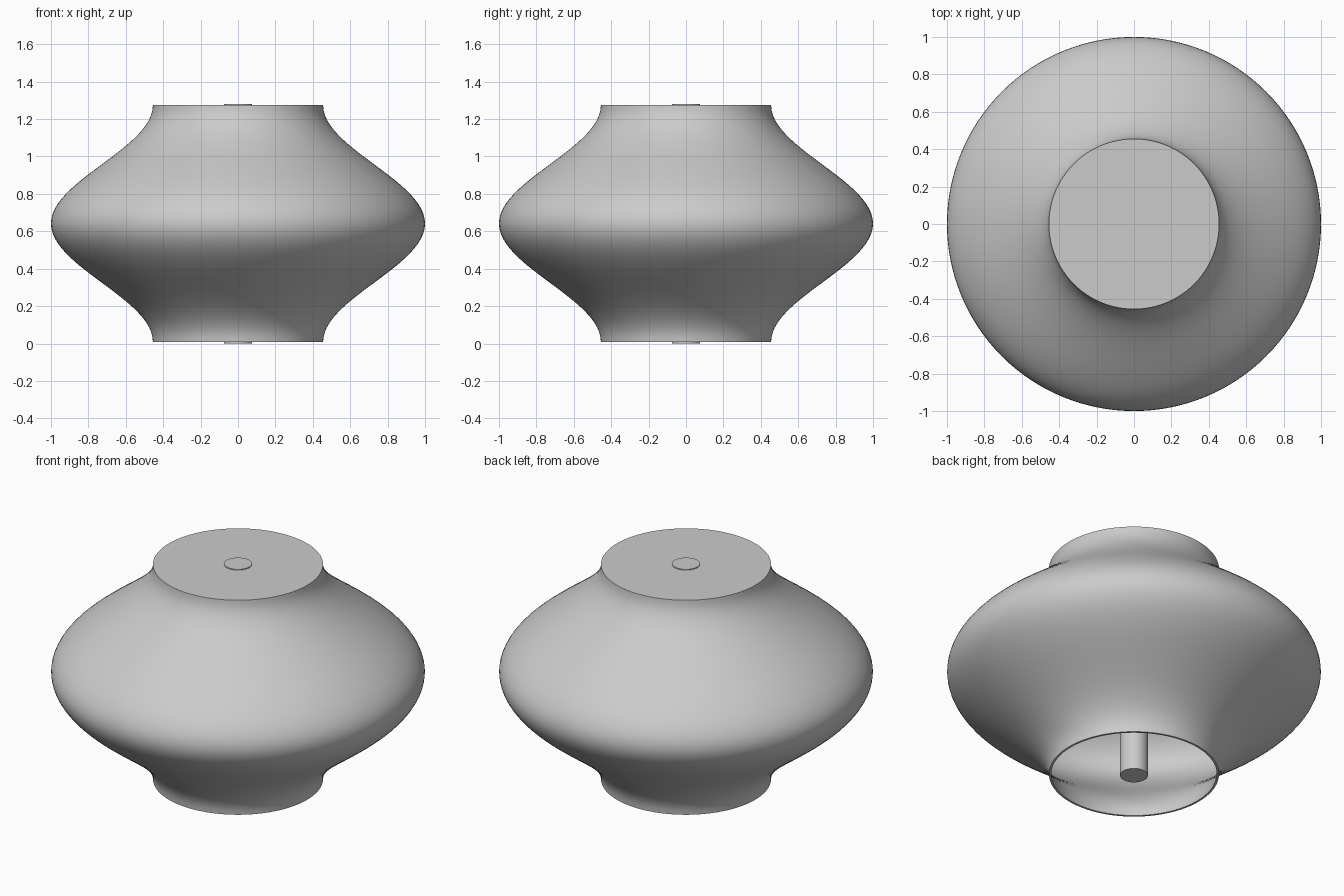
import bpy, bmesh, math

old = bpy.data.objects.get("Cube")
if old:
    bpy.data.objects.remove(old, do_unlink=True)

grey = bpy.data.materials.new("plain grey")
grey.use_nodes = True
colour = (0.6, 0.6, 0.6, 1)
grey.diffuse_color = colour
grey.node_tree.nodes["Principled BSDF"].inputs["Base Color"].default_value = colour

BOTTOM, TOP, WALL = 0.008, 1.275, 0.012
NECK, BELLY = 0.455, 1.0


def wall_radius(t):
    """Smooth swell from neck to belly and back, t from 0 to 1."""
    return NECK + (BELLY - NECK) * (1 - math.cos(2 * math.pi * t)) / 2


def lathe(name, profile, segments):
    """Spin a closed (radius, height) outline about the z axis."""
    bm = bmesh.new()
    verts = [bm.verts.new((r, 0, z)) for r, z in profile]
    edges = [bm.edges.new(pair) for pair in zip(verts, verts[1:])]
    bmesh.ops.spin(bm, geom=verts + edges, cent=(0, 0, 0), axis=(0, 0, 1),
                   angle=2 * math.pi, steps=segments, use_merge=True)
    bmesh.ops.remove_doubles(bm, verts=bm.verts, dist=0.0001)
    bmesh.ops.recalc_face_normals(bm, faces=bm.faces)
    mesh = bpy.data.meshes.new(name)
    bm.to_mesh(mesh)
    bm.free()
    mesh.materials.append(grey)
    obj = bpy.data.objects.new(name, mesh)
    bpy.context.collection.objects.link(obj)
    bpy.ops.object.select_all(action='DESELECT')
    obj.select_set(True)
    bpy.context.view_layer.objects.active = obj
    bpy.ops.object.shade_smooth_by_angle(angle=math.radians(35))
    return obj


# Hollow shade: outer wall with a closed lid, inner wall, open underneath
STEPS = 48
outer = [(wall_radius(i / STEPS), BOTTOM + (TOP - BOTTOM) * i / STEPS)
         for i in range(STEPS + 1)]
inner = [(r - WALL, min(z, TOP - WALL)) for r, z in reversed(outer)]
lathe("shade", [(0, TOP)] + outer[::-1] + inner[::-1] + [(0, TOP - WALL)], 128)

# Central rod running through the shade, just proud at both ends
ROD = 0.075
lathe("central_rod", [(0, 0), (ROD, 0), (ROD, 1.28), (0, 1.28)], 48)
